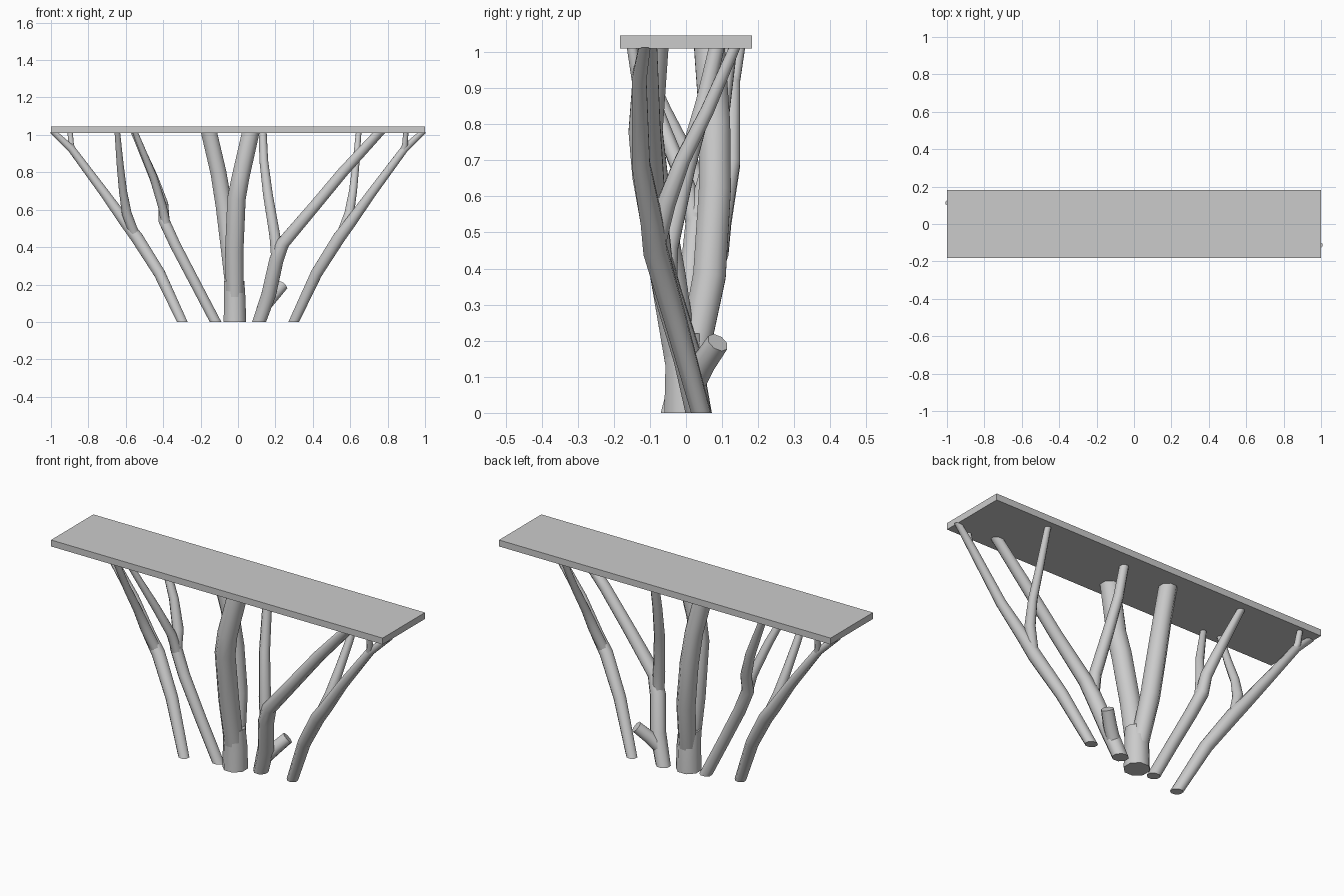
import bpy, bmesh, math
from mathutils import Vector

if "Cube" in bpy.data.objects:
    bpy.data.objects.remove(bpy.data.objects["Cube"])

SIDES = 8


def smooth(ob, angle):
    bpy.ops.object.select_all(action='DESELECT')
    bpy.context.view_layer.objects.active = ob
    ob.select_set(True)
    bpy.ops.object.shade_smooth_by_angle(angle=math.radians(angle))


def branch(name, pts, level_start=False, level_end=True, turned=False):
    """Tapered tube through (x, y, z, radius); level ends are cut flat."""
    s = -1 if turned else 1
    P = [Vector((s * p[0], s * p[1], p[2])) for p in pts]
    n = len(P)
    bm = bmesh.new()
    rings = []
    for i, p in enumerate(P):
        t = Vector()
        if i > 0:
            t += (p - P[i - 1]).normalized()
        if i < n - 1:
            t += (P[i + 1] - p).normalized()
        t.normalize()
        a = Vector((0, 1, 0)).cross(t).normalized()
        b = t.cross(a)
        level = (i == 0 and level_start) or (i == n - 1 and level_end)
        ring = []
        for k in range(SIDES):
            w = 2 * math.pi * (k + 0.5) / SIDES
            o = (a * math.cos(w) + b * math.sin(w)) * pts[i][3]
            if level:
                o -= t * (o.z / t.z)
            ring.append(bm.verts.new(p + o))
        rings.append(ring)
    for r0, r1 in zip(rings, rings[1:]):
        for k in range(SIDES):
            j = (k + 1) % SIDES
            bm.faces.new((r0[k], r0[j], r1[j], r1[k]))
    bm.faces.new(rings[0][::-1])
    bm.faces.new(rings[-1])
    bmesh.ops.recalc_face_normals(bm, faces=bm.faces)
    me = bpy.data.meshes.new(name)
    bm.to_mesh(me)
    bm.free()
    ob = bpy.data.objects.new(name, me)
    bpy.context.collection.objects.link(ob)
    smooth(ob, 50)
    return ob


# Table top
bpy.ops.mesh.primitive_cube_add(size=1, location=(0, 0, 1.028))
top = bpy.context.object
top.name = "table_top"
top.scale = (2, 0.365, 0.035)
bpy.ops.object.transform_apply(scale=True)

# Outer branches: the left one is the right one turned half a circle
for side, turned in (("right", False), ("left", True)):
    branch(side + "_outer_branch", [
        (.298, .042, 0, .028), (.42, -.03, .26, .033), (.54, -.085, .45, .036),
        (.60, -.095, .53, .033), (.715, -.125, .69, .027),
        (.89, -.13, .925, .022), (.985, -.115, 1.013, .017)], True, turned=turned)
    branch(side + "_outer_inner_fork", [
        (.55, -.085, .46, .028), (.595, -.055, .58, .028), (.615, -.01, .70, .023),
        (.63, .06, .84, .02), (.645, .135, 1.013, .016)], turned=turned)
    branch(side + "_outer_twig", [
        (.875, -.13, .90, .018), (.893, -.138, .945, .017),
        (.897, -.15, 1.013, .015)], turned=turned)

# Central trunk with two limbs
branch("trunk", [(-.017, 0, 0, .065), (-.017, 0, .12, .062), (-.02, -.005, .22, .058)], True)
branch("trunk_front_limb", [
    (-.017, -.01, .13, .05), (-.02, -.05, .38, .053), (-.008, -.10, .66, .053),
    (.015, -.112, .78, .051), (.068, -.095, 1.013, .05)])
branch("trunk_back_limb", [
    (-.02, .015, .13, .045), (-.045, .065, .38, .049), (-.075, .08, .62, .048),
    (-.105, .08, .80, .046), (-.155, .065, 1.013, .046)])

# Left inner branch and its forks
branch("left_inner_branch", [
    (-.12, 0, 0, .03), (-.225, .005, .20, .03), (-.335, .015, .41, .031),
    (-.395, .03, .54, .032), (-.40, .055, .63, .029), (-.45, .09, .77, .025),
    (-.555, .125, 1.013, .018)], True)
branch("left_inner_fork", [
    (-.385, .025, .52, .027), (-.405, .005, .62, .025), (-.455, -.06, .78, .022),
    (-.55, -.145, 1.013, .016)])

# Right inner branch, its fork and the sawn stub
branch("right_inner_branch", [
    (.113, .035, 0, .038), (.165, .005, .15, .042), (.205, -.05, .33, .041),
    (.24, -.072, .42, .037), (.41, -.09, .62, .033), (.56, -.10, .80, .031),
    (.755, -.105, 1.013, .027)], True)
branch("right_inner_fork", [
    (.207, -.055, .34, .032), (.197, -.05, .46, .031), (.16, 0, .68, .028),
    (.138, .05, .86, .025), (.132, .085, 1.013, .023)])
branch("sawn_stub", [
    (.14, .02, .08, .034), (.19, .05, .14, .034), (.238, .088, .195, .032)], level_end=False)
